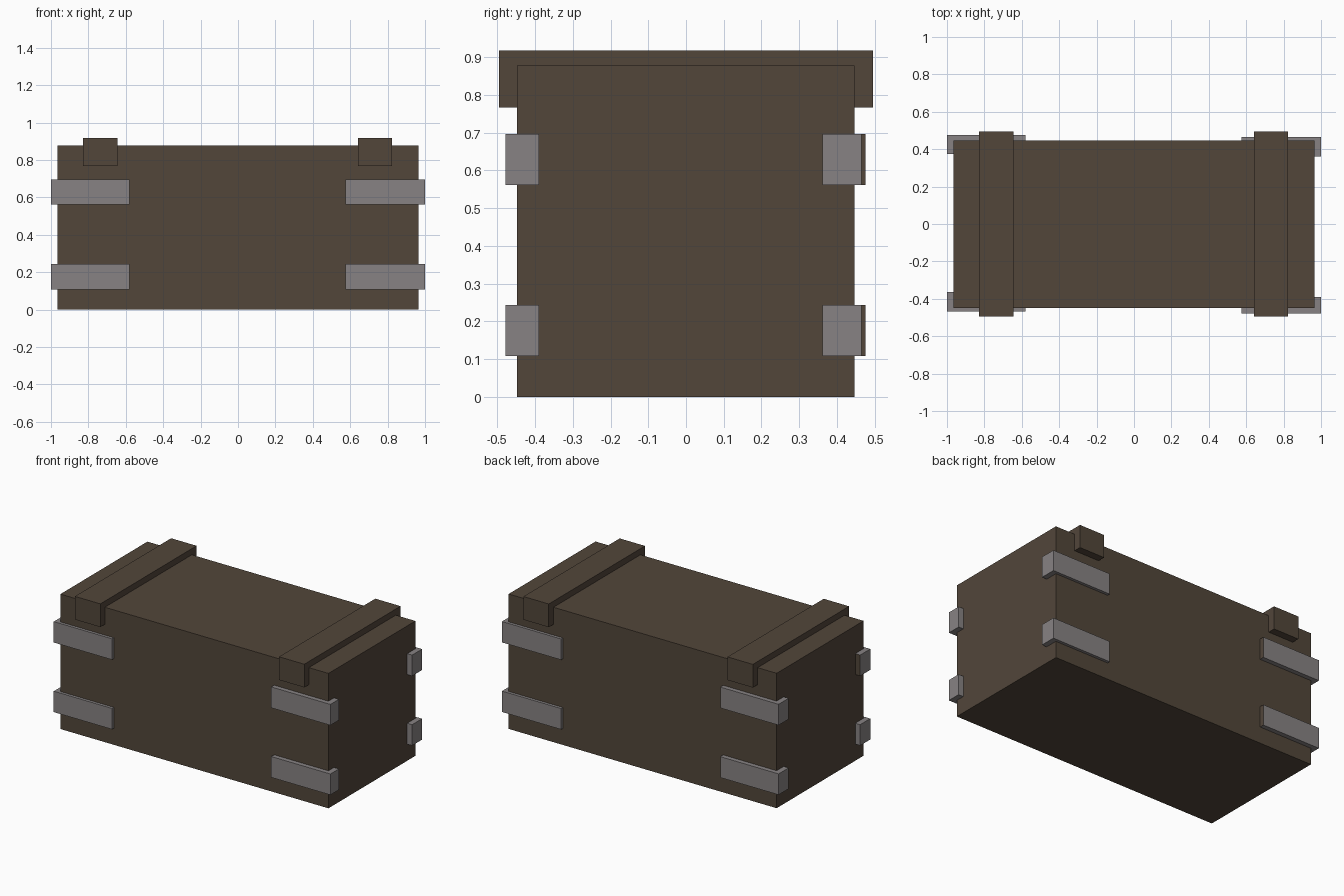
import bpy, bmesh

if "Cube" in bpy.data.objects:
    bpy.data.objects.remove(bpy.data.objects["Cube"])


def material(name, color):
    m = bpy.data.materials.new(name)
    m.diffuse_color = (*color, 1)
    m.use_nodes = True
    m.node_tree.nodes["Principled BSDF"].inputs["Base Color"].default_value = m.diffuse_color
    return m


wood = material("dark brown wood", (0.084, 0.061, 0.042))
metal = material("grey metal", (0.242, 0.225, 0.227))


def prism(name, profile, depth, mats):
    """Extrude a closed 3D profile along the depth vector."""
    bm = bmesh.new()
    face = bm.faces.new([bm.verts.new(p) for p in profile])
    ext = bmesh.ops.extrude_face_region(bm, geom=[face], use_keep_orig=True)
    verts = [v for v in ext["geom"] if isinstance(v, bmesh.types.BMVert)]
    bmesh.ops.translate(bm, verts=verts, vec=depth)
    bmesh.ops.recalc_face_normals(bm, faces=bm.faces)
    me = bpy.data.meshes.new(name)
    bm.to_mesh(me)
    bm.free()
    for m in mats:
        me.materials.append(m)
    ob = bpy.data.objects.new(name, me)
    bpy.context.collection.objects.link(ob)
    return ob


def box(name, x0, x1, y0, y1, z0, z1):
    return prism(name, [(x0, y0, z0), (x1, y0, z0), (x1, y1, z0), (x0, y1, z0)],
                 (0, 0, z1 - z0), [wood])


# Crate body and lid meet at a thin seam
X, Y0, Y1, SEAM, TOP = 0.965, -0.448, 0.446, 0.825, 0.878
box("crate_body", -X, X, Y0, Y1, 0, SEAM)
box("crate_lid", -X, X, Y0, Y1, SEAM, TOP)

# Battens wrap over the lid and down the front and back
for side, x0, x1 in (("left", -0.828, -0.645), ("right", 0.642, 0.824)):
    u = [(-0.495, 0.767), (Y0, 0.767), (Y0, TOP), (Y1, TOP),
         (Y1, 0.767), (0.495, 0.767), (0.495, 0.918), (-0.495, 0.918)]
    prism("lid_batten_" + side, [(x0, y, z) for y, z in u], (x1 - x0, 0, 0), [wood])

# L-shaped corner brackets: outer x, inner x, outer y, inner y
corners = {
    "front_left": (-1, -0.58, -0.467, -0.363),
    "front_right": (1, 0.574, -0.478, -0.39),
    "back_left": (-1, -0.58, 0.476, 0.373),
    "back_right": (1, 0.574, 0.465, 0.362),
}
for corner, (xo, xi, yo, yi) in corners.items():
    bx = X if xo > 0 else -X
    by = Y1 if yo > 0 else Y0
    for level, z0, z1 in (("lower", 0.108, 0.244), ("upper", 0.561, 0.697)):
        ell = [(xo, yo), (xi, yo), (xi, by), (bx, by), (bx, yi), (xo, yi)]
        ob = prism(f"corner_bracket_{corner}_{level}", [(x, y, z0) for x, y in ell],
                   (0, 0, z1 - z0), [metal, wood])
        # Bare wooden end caps on the left side brackets
        for p in ob.data.polygons:
            if corner == "back_left" and abs(p.center.x - xi) < 0.001:
                p.material_index = 1
            if corner == "front_left" and level == "upper" and abs(p.center.y - yi) < 0.001:
                p.material_index = 1
